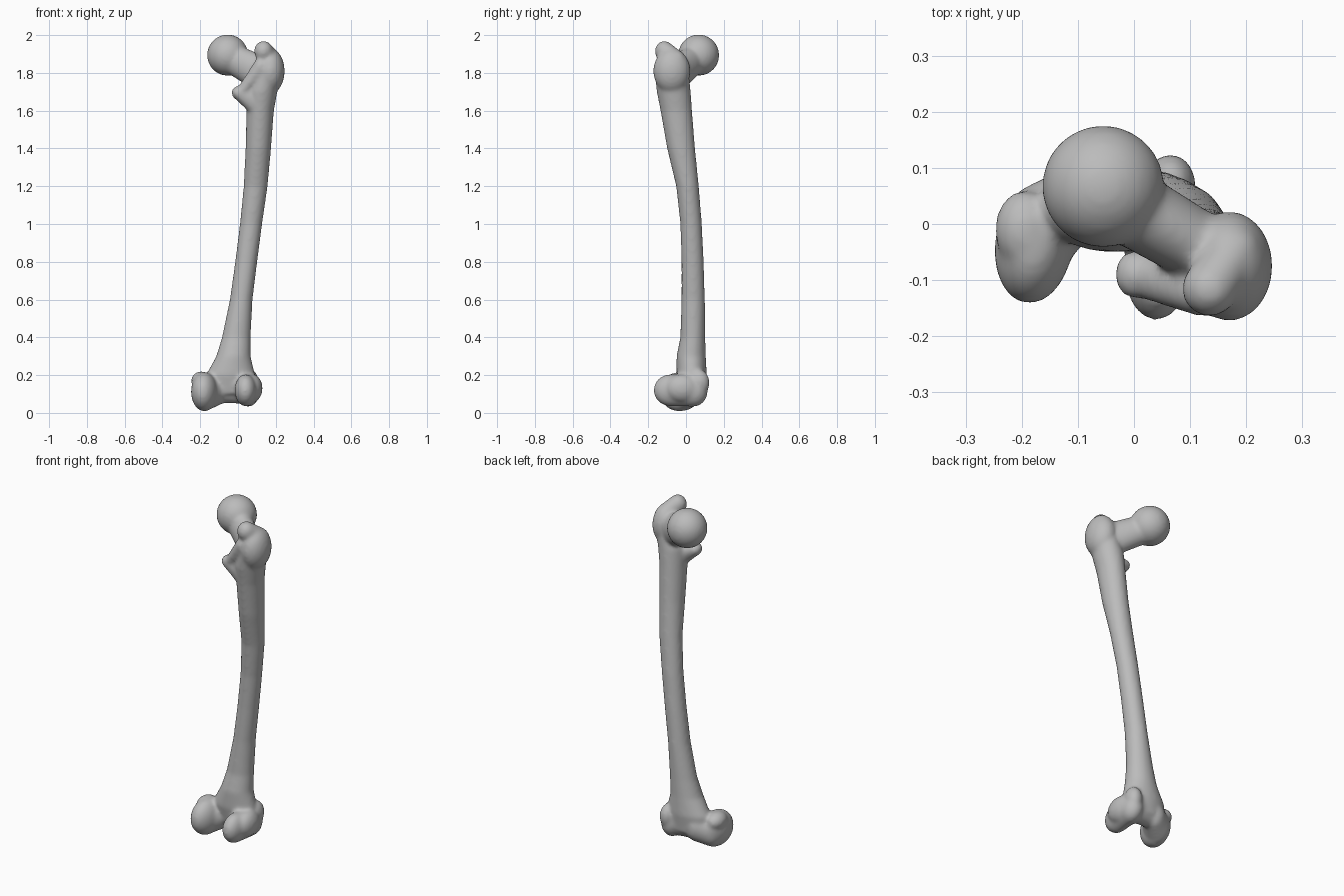
import bpy, bmesh, math
from mathutils import Vector, Matrix

cube = bpy.data.objects.get("Cube")
if cube:
    bpy.data.objects.remove(cube)

mat = bpy.data.materials.new("bone grey")
mat.use_nodes = True
GREY = (0.5, 0.5, 0.5, 1)
mat.diffuse_color = GREY
mat.node_tree.nodes["Principled BSDF"].inputs["Base Color"].default_value = GREY

bm = bmesh.new()


def blob(center, radii, turn=0, tilt=0):
    """Ellipsoid turned about z and tilted about y, in degrees."""
    m = (Matrix.Translation(center) @ Matrix.Rotation(math.radians(turn), 4, 'Z')
         @ Matrix.Rotation(math.radians(tilt), 4, 'Y') @ Matrix.Diagonal((*radii, 1)))
    bmesh.ops.create_uvsphere(bm, u_segments=32, v_segments=20, radius=1, matrix=m)


def sweep(a, ra, b, rb, steps=10):
    """Ellipsoids blended from one end to the other."""
    for i in range(steps + 1):
        t = i / steps
        blob(Vector(a).lerp(Vector(b), t), Vector(ra).lerp(Vector(rb), t))


def loft(rings, sides=32):
    """Closed tube through elliptical rings (z, x min, x max, y min, y max)."""
    loops = []
    for z, x0, x1, y0, y1 in rings:
        loop = []
        for i in range(sides):
            a = math.tau * i / sides
            loop.append(bm.verts.new(((x0 + x1) / 2 + (x1 - x0) / 2 * math.cos(a),
                                      (y0 + y1) / 2 + (y1 - y0) / 2 * math.sin(a), z)))
        loops.append(loop)
    for lo, hi in zip(loops, loops[1:]):
        for i in range(sides):
            j = (i + 1) % sides
            bm.faces.new((lo[i], lo[j], hi[j], hi[i]))
    bm.faces.new(loops[0][::-1])
    bm.faces.new(loops[-1])


# Bowed shaft, flaring at both ends
loft([(0.1, -0.17, 0.10, -0.03, 0.10), (0.2, -0.17, 0.09, -0.05, 0.11),
      (0.3, -0.115, 0.067, -0.05, 0.105), (0.4, -0.085, 0.067, -0.03, 0.102),
      (0.6, -0.043, 0.077, -0.024, 0.1), (0.8, -0.015, 0.102, -0.024, 0.094),
      (1.0, 0.01, 0.128, -0.03, 0.084), (1.2, 0.03, 0.157, -0.052, 0.068),
      (1.4, 0.04, 0.175, -0.1, 0.048), (1.6, 0.045, 0.19, -0.135, 0.032),
      (1.7, 0.045, 0.208, -0.155, 0.025), (1.8, 0.08, 0.235, -0.165, 0.015)])

# Ball head and neck
blob((-0.055, 0.067, 1.894), (0.109, 0.109, 0.109))
sweep((-0.04, 0.05, 1.88), (0.07, 0.07, 0.08), (0.13, -0.05, 1.79), (0.07, 0.06, 0.10))

# Large upper knob, hooked towards the front
blob((0.17, -0.075, 1.81), (0.077, 0.098, 0.12))
sweep((0.18, -0.05, 1.86), (0.05, 0.05, 0.06), (0.135, -0.115, 1.915), (0.05, 0.05, 0.055))

# Small inner knob and the crest joining it to the large one
sweep((0.0, -0.09, 1.695), (0.035, 0.043, 0.035), (0.09, -0.085, 1.65), (0.04, 0.05, 0.08))
sweep((0.02, -0.095, 1.70), (0.03, 0.04, 0.03), (0.12, -0.125, 1.83), (0.04, 0.04, 0.05))

# Inner and outer knuckles at the foot of the bone
blob((-0.178, -0.035, 0.112), (0.07, 0.108, 0.104), turn=-8)
sweep((-0.175, -0.02, 0.10), (0.062, 0.09, 0.09), (-0.10, 0.045, 0.125), (0.06, 0.06, 0.08))
sweep((0.04, -0.08, 0.12), (0.058, 0.092, 0.085), (0.055, 0.04, 0.115), (0.06, 0.075, 0.082))
blob((0.075, -0.02, 0.13), (0.055, 0.09, 0.075))
blob((-0.195, -0.01, 0.17), (0.053, 0.07, 0.05))

# Grooved bridge between the knuckles
sweep((-0.10, 0.035, 0.13), (0.05, 0.06, 0.075), (0.05, 0.045, 0.13), (0.05, 0.06, 0.085))
blob((0.065, 0.07, 0.16), (0.045, 0.055, 0.07))

mesh = bpy.data.meshes.new("thigh_bone")
bm.to_mesh(mesh)
bm.free()
mesh.materials.append(mat)
bone = bpy.data.objects.new("thigh_bone", mesh)
bpy.context.collection.objects.link(bone)

# Fuse the parts into one skin and soften the joins
remesh = bone.modifiers.new("fuse", 'REMESH')
remesh.mode = 'VOXEL'
remesh.voxel_size = 0.009
remesh.use_smooth_shade = True
soften = bone.modifiers.new("soften", 'SMOOTH')
soften.factor = 0.5
soften.iterations = 12
